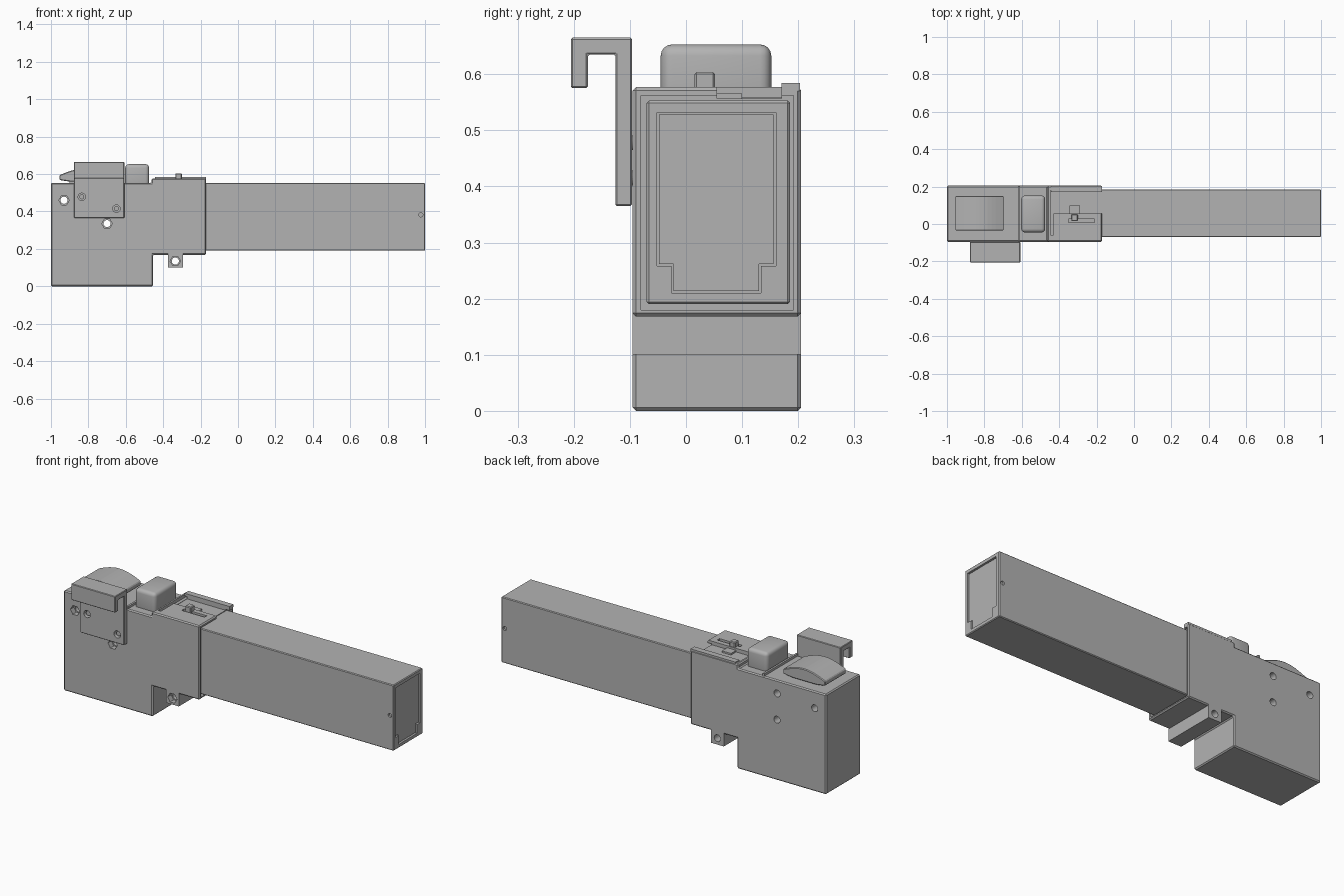
import bpy, bmesh, math
from mathutils import Matrix, Vector

cube = bpy.data.objects.get("Cube")
if cube:
    bpy.data.objects.remove(cube, do_unlink=True)

grey = bpy.data.materials.new("plain grey")
grey.use_nodes = True
GREY = (0.45, 0.45, 0.45, 1)
grey.diffuse_color = GREY
grey.node_tree.nodes["Principled BSDF"].inputs["Base Color"].default_value = GREY

# Axis maps: profile (u, v) and depth w to xyz
FRONT = lambda u, v, w: (u, w, v)
SIDE = lambda u, v, w: (w, u, v)


def activate(ob):
    bpy.ops.object.select_all(action='DESELECT')
    ob.select_set(True)
    bpy.context.view_layer.objects.active = ob


def make(name, points, lo, hi, axes=FRONT):
    """Extrude a closed profile between two depths."""
    bm = bmesh.new()
    face = bm.faces.new([bm.verts.new(axes(u, v, lo)) for u, v in points])
    ext = bmesh.ops.extrude_face_region(bm, geom=[face])
    verts = [g for g in ext["geom"] if isinstance(g, bmesh.types.BMVert)]
    bmesh.ops.translate(bm, verts=verts,
                        vec=Vector(axes(0, 0, hi)) - Vector(axes(0, 0, lo)))
    bmesh.ops.recalc_face_normals(bm, faces=bm.faces)
    mesh = bpy.data.meshes.new(name)
    bm.to_mesh(mesh)
    bm.free()
    mesh.materials.append(grey)
    ob = bpy.data.objects.new(name, mesh)
    bpy.context.collection.objects.link(ob)
    return ob


def box(name, x, y, z):
    return make(name, [(x[0], z[0]), (x[1], z[0]), (x[1], z[1]), (x[0], z[1])], *y)


def rod(name, x, z, r, y, sides=24):
    ring = [(x + r * math.cos(math.tau * i / sides), z + r * math.sin(math.tau * i / sides))
            for i in range(sides)]
    return make(name, ring, *y)


def bevel(ob, width, segments=1):
    mod = ob.modifiers.new("Bevel", 'BEVEL')
    mod.width, mod.segments = width, segments
    mod.limit_method = 'ANGLE'
    activate(ob)
    bpy.ops.object.modifier_apply(modifier=mod.name)
    if segments > 1:
        bpy.ops.object.shade_smooth_by_angle(angle=math.radians(35))


def cut(ob, *cutters):
    for c in cutters:
        mod = ob.modifiers.new("Cut", 'BOOLEAN')
        mod.operation, mod.solver, mod.object = 'DIFFERENCE', 'EXACT', c
        activate(ob)
        bpy.ops.object.modifier_apply(modifier=mod.name)
        bpy.data.objects.remove(c, do_unlink=True)


NEAR, FAR = -0.095, 0.205

# Main housing with the deep rear block and the raised front collar
housing = make("housing", [(-1, 0), (-0.455, 0), (-0.455, 0.168), (-0.17, 0.168),
                           (-0.17, 0.577), (-0.462, 0.577), (-0.462, 0.553), (-1, 0.553)],
               NEAR, FAR)
bevel(housing, 0.006)
cut(housing,
    box("collar_opening", (-0.195, 0), (-0.08, 0.192), (0.18, 0.562)),
    box("lid_recess", (-0.43, 0), (0.055, 0.17), (0.557, 0.7)),
    box("cross_groove", (-0.447, -0.43), (-0.06, 0.18), (0.559, 0.7)),
    box("slider_slot", (-0.35, -0.21), (0.008, 0.028), (0.56, 0.7)))

# Lug below the collar
lug = box("mounting_lug", (-0.375, -0.295), (NEAR, FAR), (0.1, 0.18))

# Through holes with hexagonal pockets on the near side
for ob, x, z in ((housing, -0.93, 0.46), (housing, -0.7, 0.335),
                 (housing, -0.7, 0.48), (lug, -0.335, 0.135)):
    cut(ob, rod("bolt_hole", x, z, 0.019, (-0.3, 0.3)),
        rod("nut_pocket", x, z, 0.028, (-0.3, NEAR + 0.03), 6))

# Long rectangular tube with a shallow stepped panel at its end
tube = box("long_tube", (-0.21, 1), (-0.07, 0.185), (0.19, 0.553))
bevel(tube, 0.004)


def panel_outline(d):
    return [(-0.052 + d, 0.258 + d), (-0.026 + d, 0.258 + d), (-0.026 + d, 0.21 + d),
            (0.134 - d, 0.21 + d), (0.134 - d, 0.258 + d), (0.16 - d, 0.258 + d),
            (0.16 - d, 0.532 - d), (-0.052 + d, 0.532 - d)]


cut(tube, make("end_recess", panel_outline(0), 0.98, 1.1, SIDE),
    rod("near_pin_hole", 0.978, 0.382, 0.011, (-0.2, -0.06), 16),
    rod("far_pin_hole", 0.978, 0.382, 0.011, (0.175, 0.3), 16))
make("end_panel", panel_outline(0.004), 0.97, 0.993, SIDE)

# Hooked clip plate on the near side
clip = make("hook_clip", [(-0.096, 0.365), (-0.096, 0.665), (-0.205, 0.665), (-0.205, 0.575),
                          (-0.175, 0.575), (-0.175, 0.635), (-0.126, 0.635), (-0.126, 0.365)],
            -0.877, -0.608, SIDE)
bevel(clip, 0.003)
for x, z in ((-0.835, 0.478), (-0.65, 0.415)):
    cut(clip, rod("screw_hole", x, z, 0.02, (-0.3, 0)))
    rod("clip_screw", x, z, 0.013, (-0.115, -0.09))

# Arched thumb pad on a narrower neck
steps = 12
arch = [(-0.698 - 0.257 * i / steps, 0.594 + 0.034 * math.sin(math.pi * i / steps))
        for i in range(steps + 1)]
pad = make("thumb_pad", [(-0.955, 0.568), (-0.9, 0.56), (-0.753, 0.56), (-0.698, 0.568)] + arch,
           -0.035, 0.15)
bevel(pad, 0.004)
box("pad_neck", (-0.9, -0.753), (0, 0.115), (0.54, 0.565))

# Rounded push button between a thin ridge and the collar
button = box("push_button", (-0.603, -0.475), (-0.045, 0.152), (0.53, 0.653))
bevel(button, 0.02, 4)
box("button_ridge", (-0.62, -0.609), (NEAR + 0.004, FAR - 0.004), (0.54, 0.566))

# Small slider lever and raised far rail on the collar
lever = box("slider_lever", (-0.335, -0.3), (0.015, 0.052), (0.55, 0.604))
bevel(lever, 0.004)
box("lever_foot", (-0.345, -0.29), (0.052, 0.1), (0.55, 0.566))
box("far_rail", (-0.445, -0.17), (0.17, FAR - 0.002), (0.57, 0.584))
